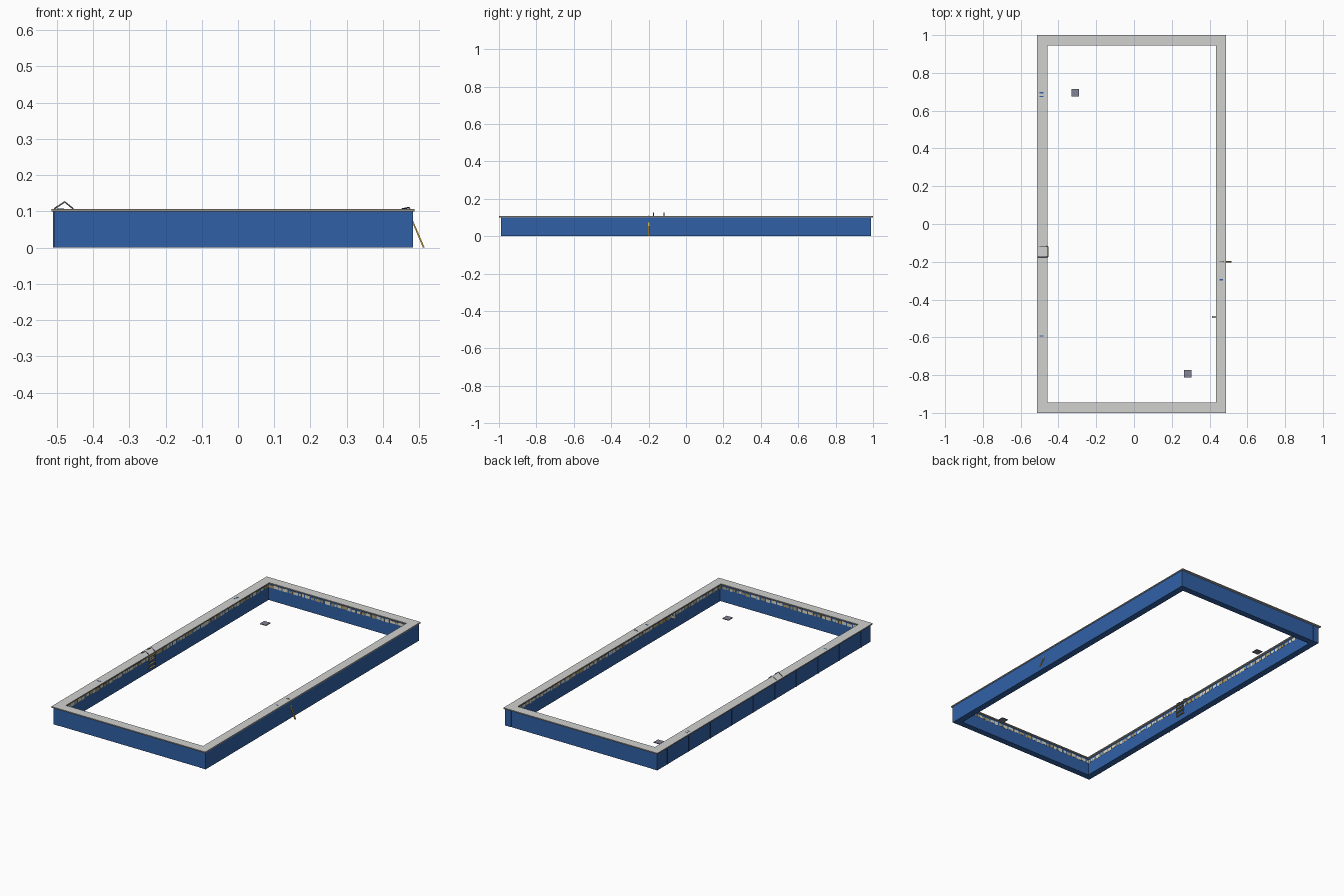
import bpy, bmesh, random
from mathutils import Vector, Matrix

random.seed(4)
if "Cube" in bpy.data.objects:
    bpy.data.objects.remove(bpy.data.objects["Cube"], do_unlink=True)


def material(name, rgb):
    m = bpy.data.materials.new(name)
    m.use_nodes = True
    m.diffuse_color = (*rgb, 1)
    m.node_tree.nodes["Principled BSDF"].inputs["Base Color"].default_value = (*rgb, 1)
    return m


BLUE = material("panel blue", (0.03, 0.118, 0.38))
STONE = material("coping grey", (0.64, 0.64, 0.63))
EDGE = material("coping edge", (0.3, 0.28, 0.25))
STEEL = material("drain grey", (0.22, 0.23, 0.3))
DARK = material("dark metal", (0.06, 0.055, 0.05))
GOLD = material("brace gold", (0.55, 0.38, 0.05))
CREAM = material("cream tile", (0.74, 0.7, 0.55))
TAN = material("tan tile", (0.45, 0.35, 0.16))


def finish(name, bm, mats):
    bmesh.ops.recalc_face_normals(bm, faces=bm.faces)
    mesh = bpy.data.meshes.new(name)
    bm.to_mesh(mesh)
    bm.free()
    for m in mats:
        mesh.materials.append(m)
    ob = bpy.data.objects.new(name, mesh)
    bpy.context.collection.objects.link(ob)


def add_box(bm, lo, hi, index=0):
    lo, hi = Vector(lo), Vector(hi)
    mat = Matrix.Translation((lo + hi) / 2) @ Matrix.Diagonal((*(hi - lo), 1))
    made = bmesh.ops.create_cube(bm, size=1, matrix=mat)
    for f in {f for v in made["verts"] for f in v.link_faces}:
        f.material_index = index


def boxes(name, mat, *pairs):
    bm = bmesh.new()
    for lo, hi in pairs:
        add_box(bm, lo, hi)
    finish(name, bm, [mat])


def tube(name, mat, points, radius):
    curve = bpy.data.curves.new(name, "CURVE")
    curve.dimensions = "3D"
    curve.bevel_depth = radius
    curve.bevel_resolution = 0
    curve.use_fill_caps = True
    line = curve.splines.new("POLY")
    line.points.add(len(points) - 1)
    for p, co in zip(line.points, points):
        p.co = (*co, 1)
    curve.materials.append(mat)
    ob = bpy.data.objects.new(name, curve)
    bpy.context.collection.objects.link(ob)


# Main dimensions
LEFT, RIGHT, END = -0.506, 0.483, 0.99
IN_L, IN_R, IN_END = -0.468, 0.444, 0.952
TOP = 0.1
RIM = TOP + 0.007
STEP = 0.0015

# Pool walls, the end walls set back a little between the side walls
boxes("right_side_wall", BLUE, ((LEFT, -END, 0), (IN_L, END, TOP)))
boxes("left_side_wall", BLUE, ((IN_R, -END, 0), (RIGHT, END, TOP)))
boxes("front_wall", BLUE, ((IN_L, STEP - END, 0), (IN_R, -IN_END, TOP)))
boxes("back_wall", BLUE, ((IN_L, IN_END, 0), (IN_R, END - STEP, TOP)))

# Thin upright ribs between the panels of one long wall
boxes("panel_ribs", BLUE, *[((LEFT - 0.004, y - 0.001, 0), (LEFT, y + 0.001, TOP))
                            for y in (-0.9 + 0.2 * i for i in range(10))])

# Coping ring, one closed mesh with darker edges
bm = bmesh.new()
loops = []
for x0, x1, y in ((-0.514, 0.487, 1.0), (-0.458, 0.434, 0.944)):
    for z in (TOP, RIM):
        loops.append([bm.verts.new(c) for c in
                      ((x0, -y, z), (x1, -y, z), (x1, y, z), (x0, y, z))])
out_lo, out_hi, in_lo, in_hi = loops
for a, b in ((out_lo, out_hi), (out_hi, in_hi), (in_hi, in_lo), (in_lo, out_lo)):
    for i in range(4):
        j = (i + 1) % 4
        bm.faces.new((a[i], a[j], b[j], b[i]))
bm.normal_update()
for f in bm.faces:
    f.material_index = 0 if abs(f.normal.z) > 0.5 else 1
finish("coping", bm, [STONE, EDGE])


# Broken mosaic band just below the coping
def mosaic(name, start, end, place):
    bm = bmesh.new()
    t = start
    while t < end:
        n = min(random.uniform(0.012, 0.035), end - t)
        lo, hi = place(t, t + n, random.uniform(0.073, 0.078), random.uniform(0.089, 0.094))
        add_box(bm, lo, hi, random.choice((0, 0, 1)))
        t += n + random.uniform(0.002, 0.01)
    finish(name, bm, [CREAM, TAN])


D = 0.001
mosaic("right_tile_band", -IN_END, IN_END,
       lambda a, b, z0, z1: ((IN_L, a, z0), (IN_L + D, b, z1)))
mosaic("left_tile_band", -IN_END, IN_END,
       lambda a, b, z0, z1: ((IN_R - D, a, z0), (IN_R, b, z1)))
mosaic("back_tile_band", IN_L, IN_R,
       lambda a, b, z0, z1: ((a, IN_END - D, z0), (b, IN_END, z1)))
mosaic("front_tile_band", IN_L, IN_R,
       lambda a, b, z0, z1: ((a, -IN_END, z0), (b, -IN_END + D, z1)))

# Flat floor drains
for name, x, y in (("back_drain", -0.31, 0.695), ("front_drain", 0.285, -0.793)):
    boxes(name, STEEL, ((x - 0.02, y - 0.02, 0), (x + 0.02, y + 0.02, 0.004)))

# Ladder: two bent rails and treads
for name, y in (("ladder_front_rail", -0.174), ("ladder_back_rail", -0.118)):
    tube(name, STEEL, [(-0.507, y, RIM), (-0.478, y, 0.126), (-0.456, y, 0.108),
                       (-0.456, y, 0.02)], 0.0022)
boxes("ladder_treads", TAN, *[((-0.462, -0.174, z), (-0.452, -0.118, z + 0.005))
                              for z in (0.025, 0.048, 0.071, 0.094)])

# Slanted flat brace against the outer wall
bm = bmesh.new()
brace = [[bm.verts.new((x, -0.2 + side * 0.0045, z))
          for x, z in ((RIGHT, 0.064), (RIGHT, 0.074), (0.515, 0), (0.51, 0))]
         for side in (-1, 1)]
for ring in brace:
    bm.faces.new(ring)
for i in range(4):
    j = (i + 1) % 4
    bm.faces.new((brace[0][i], brace[0][j], brace[1][j], brace[1][i]))
finish("wall_brace", bm, [GOLD])

# Small fittings on the rim and the return nozzle
tube("rim_handle", DARK, [(0.452, -0.2, RIM), (0.472, -0.2, 0.111), (0.475, -0.2, RIM)], 0.0015)
boxes("return_nozzle", STONE, ((0.412, -0.498, 0.08), (IN_R, -0.486, 0.09)))
boxes("rim_anchors", BLUE, *[((x - 0.01, y - 0.003, RIM), (x + 0.01, y + 0.003, RIM + 0.0006))
                             for x, y in ((-0.49, 0.695), (-0.49, 0.675),
                                          (-0.49, -0.592), (0.462, -0.295))])
